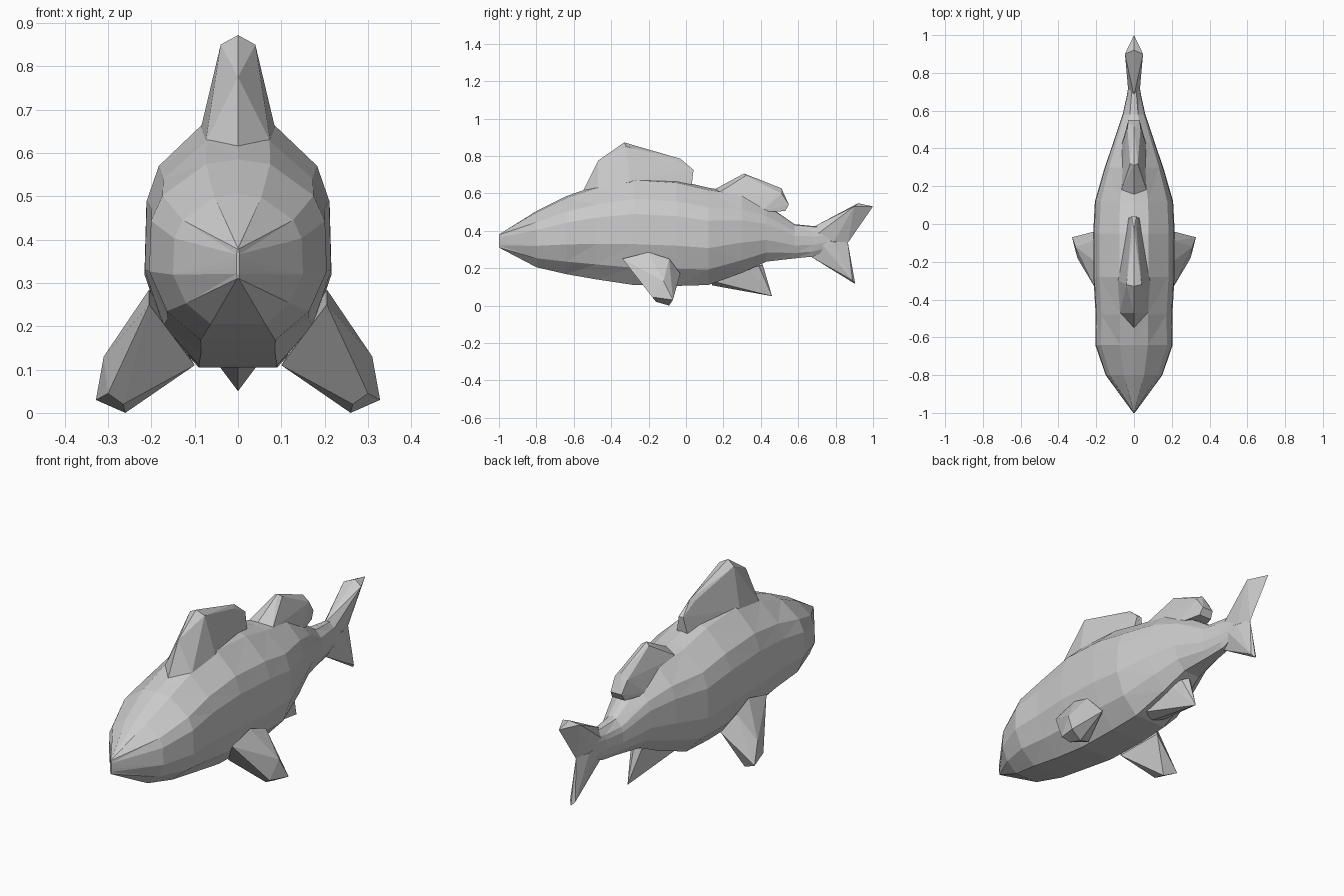
import bpy, bmesh


def finish(name, bm):
    bmesh.ops.recalc_face_normals(bm, faces=bm.faces[:])
    mesh = bpy.data.meshes.new(name)
    bm.to_mesh(mesh)
    bm.free()
    obj = bpy.data.objects.new(name, mesh)
    bpy.context.collection.objects.link(obj)
    return obj


def hull(name, points, side=0):
    """Faceted solid around points; side=0 mirrors them in x, else flips to that side."""
    bm = bmesh.new()
    for x, y, z in points:
        for s in ([side] if side else ([1, -1] if x else [1])):
            bm.verts.new((s * x, y, z))
    res = bmesh.ops.convex_hull(bm, input=bm.verts[:])
    junk = set(res["geom_interior"]) | set(res["geom_unused"])
    bmesh.ops.delete(bm, geom=[g for g in junk if isinstance(g, bmesh.types.BMVert)],
                     context='VERTS')
    return finish(name, bm)


# Body: faceted cross-section lofted along y (y, bottom, top, half width)
half = [(0.36, 0.975), (0.85, 0.80), (0.98, 0.66), (1.0, 0.38), (0.80, 0.16), (0.42, 0.0)]
section = [(0, 1)] + half + [(-x, z) for x, z in reversed(half)]
stations = [
    (-1.0, 0.31, 0.38, 0.004), (-0.80, 0.205, 0.505, 0.15), (-0.64, 0.168, 0.585, 0.205),
    (-0.48, 0.14, 0.64, 0.203), (-0.28, 0.11, 0.685, 0.215), (-0.05, 0.105, 0.67, 0.216),
    (0.12, 0.11, 0.63, 0.207), (0.30, 0.175, 0.60, 0.155), (0.43, 0.235, 0.54, 0.11),
    (0.58, 0.252, 0.435, 0.06), (0.68, 0.262, 0.425, 0.038), (0.79, 0.31, 0.42, 0.02),
]
bm = bmesh.new()
rings = [[bm.verts.new((w * fx, y, zb + (zt - zb) * fz)) for fx, fz in section]
         for y, zb, zt, w in stations]
n = len(section)
for a, b in zip(rings, rings[1:]):
    for i in range(n):
        j = (i + 1) % n
        bm.faces.new((a[i], a[j], b[j], b[i]))
bm.faces.new(rings[0])
bm.faces.new(rings[-1])
bmesh.ops.triangulate(bm, faces=bm.faces[:])
finish("body", bm)

# Dorsal fins
hull("front_dorsal_fin", [
    (0, -0.55, 0.615), (0.075, -0.47, 0.625), (0, -0.47, 0.775), (0.04, -0.32, 0.85),
    (0, -0.33, 0.872), (0.085, -0.30, 0.66), (0, -0.03, 0.785), (0.015, -0.05, 0.775),
    (0.012, 0.04, 0.725), (0.03, 0.03, 0.64)])
hull("rear_dorsal_fin", [
    (0.07, 0.17, 0.60), (0, 0.15, 0.62), (0, 0.31, 0.706), (0.02, 0.32, 0.695),
    (0, 0.51, 0.627), (0.035, 0.51, 0.60), (0.03, 0.55, 0.54), (0.035, 0.53, 0.505),
    (0.07, 0.40, 0.50)])

# Tail lobes
hull("upper_tail_lobe", [
    (0.03, 0.70, 0.38), (0, 0.68, 0.42), (0.048, 0.90, 0.53), (0, 0.92, 0.547),
    (0, 1.0, 0.53), (0, 0.865, 0.335), (0.02, 0.79, 0.34)])
hull("lower_tail_lobe", [
    (0.03, 0.70, 0.36), (0, 0.67, 0.26), (0, 0.905, 0.115), (0.015, 0.89, 0.135),
    (0, 0.865, 0.34), (0.022, 0.79, 0.34)])

# Anal fin
hull("anal_fin", [
    (0.06, 0.14, 0.13), (0, 0.14, 0.108), (0, 0.46, 0.05), (0.045, 0.32, 0.20),
    (0.03, 0.39, 0.21), (0, 0.41, 0.22)])

# Pectoral fins, splayed outwards and back
pectoral = [
    (0.205, -0.20, 0.285), (0.205, -0.34, 0.25), (0.215, -0.09, 0.25), (0.10, -0.22, 0.11),
    (0.17, -0.03, 0.17), (0.31, -0.12, 0.13), (0.26, -0.23, 0.12), (0.18, -0.16, 0.075),
    (0.328, -0.07, 0.03), (0.30, -0.18, 0.045), (0.26, -0.09, 0.0), (0.265, -0.16, 0.02)]
hull("right_pectoral_fin", pectoral, 1)
hull("left_pectoral_fin", pectoral, -1)
